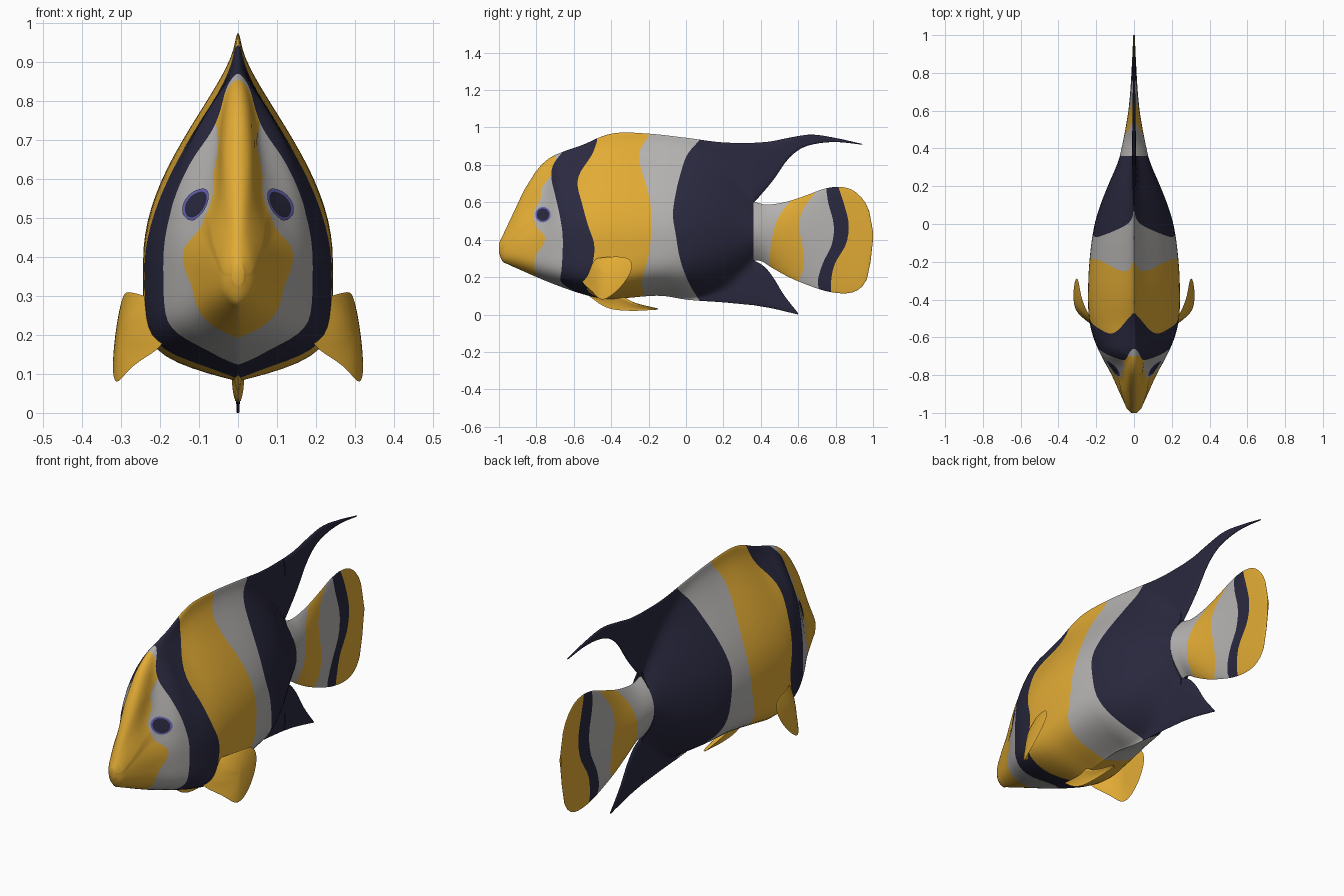
import bpy, bmesh, math

if "Cube" in bpy.data.objects:
    bpy.data.objects.remove(bpy.data.objects["Cube"])

# Flat colours
def material(name, rgb):
    m = bpy.data.materials.new(name)
    m.diffuse_color = (*rgb, 1)
    m.use_nodes = True
    m.node_tree.nodes["Principled BSDF"].inputs["Base Color"].default_value = m.diffuse_color
    return m

YELLOW = material("golden yellow", (0.76, 0.41, 0.035))
WHITE = material("soft white", (0.46, 0.45, 0.44))
NAVY = material("dark navy", (0.023, 0.022, 0.050))
BLUE = material("eye ring blue", (0.13, 0.12, 0.45))


def curve(*p):
    """Smooth function through (input, value) points, clamped at the ends."""
    n = len(p)
    d = [(p[i + 1][1] - p[i][1]) / (p[i + 1][0] - p[i][0]) for i in range(n - 1)]
    m = [d[0]] + [(d[i - 1] + d[i]) / 2 for i in range(1, n - 1)] + [d[-1]]

    def f(x):
        if x <= p[0][0]:
            return p[0][1]
        if x >= p[-1][0]:
            return p[-1][1]
        i = next(k for k in range(n - 1) if x <= p[k + 1][0])
        h = p[i + 1][0] - p[i][0]
        t = (x - p[i][0]) / h
        return (p[i][1] * (1 + 2 * t) * (1 - t) ** 2 + m[i] * h * t * (1 - t) ** 2
                + p[i + 1][1] * t * t * (3 - 2 * t) + m[i + 1] * h * t * t * (t - 1))
    return f


def const(v):
    return lambda _: v


def finish(name, bm, mats):
    bmesh.ops.remove_doubles(bm, verts=bm.verts, dist=1e-4)
    bmesh.ops.recalc_face_normals(bm, faces=bm.faces)
    me = bpy.data.meshes.new(name)
    bm.to_mesh(me)
    bm.free()
    for m in mats:
        me.materials.append(m)
    ob = bpy.data.objects.new(name, me)
    bpy.context.collection.objects.link(ob)
    bpy.ops.object.select_all(action='DESELECT')
    ob.select_set(True)
    bpy.context.view_layer.objects.active = ob
    bpy.ops.object.shade_smooth_by_angle(angle=math.radians(60))
    return ob


def strip(name, borders, colours, top, bottom, half, cols=14, rows=36, cap=False):
    """Loft along y; mesh columns follow the curved colour borders y = border(z)."""
    bm = bmesh.new()
    mats = list(dict.fromkeys(colours))
    rings, paint = [], []
    for b, colour in enumerate(colours):
        for j in range(0 if b == 0 else 1, cols + 1):
            u = 0.5 - 0.5 * math.cos(math.pi * j / cols)
            pts = []
            for i in range(rows + 1):
                t = 0.5 - 0.5 * math.cos(math.pi * i / rows)
                y = borders[b](0.45) * (1 - u) + borders[b + 1](0.45) * u
                for _ in range(30):
                    z = bottom(y) + (top(y) - bottom(y)) * t
                    y = (y + borders[b](z) * (1 - u) + borders[b + 1](z) * u) / 2
                z = bottom(y) + (top(y) - bottom(y)) * t
                pts.append((half(y, z, t) if 0 < i < rows else 0, y, z))
            pts += [(-x, y, z) for x, y, z in pts[-2:0:-1]]
            rings.append([bm.verts.new(c) for c in pts])
            paint.append(mats.index(colour))
    n = 2 * rows
    for k in range(len(rings) - 1):
        for i in range(n):
            f = bm.faces.new((rings[k][i], rings[k][(i + 1) % n],
                              rings[k + 1][(i + 1) % n], rings[k + 1][i]))
            f.material_index = paint[k + 1]
    if cap:
        bm.faces.new(rings[0])
    return finish(name, bm, mats)


# Body profile: silhouette, half width, widest height and flesh limits under the fins
top = curve((-1, .38), (-.96, .465), (-.915, .56), (-.86, .675), (-.82, .74), (-.78, .793),
            (-.727, .838), (-.658, .87), (-.55, .908), (-.45, .952), (-.38, .97), (-.2, .967),
            (0, .945), (.2, .92), (.36, .918))
bottom = curve((-1, .33), (-.985, .29), (-.95, .268), (-.9, .245), (-.7, .16), (-.5, .095),
               (-.4, .08), (-.3, .09), (-.13, .1), (0, .08), (.2, .065), (.36, .05))
width = curve((-1, .012), (-.98, .035), (-.95, .05), (-.9, .073), (-.8, .118), (-.7, .172),
              (-.6, .215), (-.5, .238), (-.4, .243), (-.2, .236), (0, .208), (.1, .178),
              (.2, .139), (.3, .096), (.36, .075))
middle = curve((-1, .35), (-.8, .37), (-.4, .39), (0, .4), (.36, .44))
flesh_top = curve((-.1, .957), (0, .935), (.1, .895), (.2, .825), (.3, .70), (.36, .61))
flesh_low = curve((-.1, .099), (0, .083), (.1, .095), (.2, .135), (.3, .22), (.36, .285))
top_power = curve((-1, .6), (-.9, 1.6), (-.83, 2.8), (-.77, 2.3), (-.7, 1), (-.6, 1.15),
                  (-.5, 1.5), (-.3, 1.65), (.1, 1.5), (.25, 1.3), (.36, 1))
low_power = curve((-1, 2.5), (-.85, 4), (-.7, 6), (-.5, 7), (-.2, 4.8), (.1, 3), (.36, 2))
low_round = curve((-1, .7), (-.8, .75), (-.5, 1.1), (.1, 1.2), (.36, 1))
ridge = curve((-1, .012), (-.93, .03), (-.85, .046), (-.7, .05), (-.6, .038), (-.45, .022),
              (-.3, .016), (0, .011))


def flesh(y, z):
    c = middle(y)
    if z > c:
        s = (z - c) / ((top(y) if y < -.1 else flesh_top(y)) - c)
        a, p = 2, top_power(y)
    else:
        s = (c - z) / (c - (bottom(y) if y < -.1 else flesh_low(y)))
        a, p = low_power(y), low_round(y)
    return width(y) * max(0, 1 - min(max(s, 0), 1) ** a) ** p


def body_half(y, z, t):
    # A rounded ridge fills out the thin top and bottom
    thin = (.011 if t < .5 else ridge(y)) * math.sqrt(max(0, 1 - (2 * t - 1) ** 4))
    return (flesh(y, z) ** 3 + thin ** 3) ** (1 / 3)


# Body colour borders, as (z, y)
navy_front = curve((.125, -.6), (.17, -.665), (.24, -.665), (.32, -.66), (.43, -.66),
                   (.53, -.675), (.64, -.70), (.74, -.72), (.8, -.71), (.87, -.66))
face_edge = curve((.18, -.76), (.2, -.79), (.25, -.81), (.32, -.8), (.37, -.765), (.42, -.755),
                  (.47, -.8), (.56, -.81), (.61, -.78), (.69, -.765), (.74, -.72), (.8, -.70))
navy_back = curve((.08, -.45), (.12, -.52), (.16, -.53), (.27, -.5), (.37, -.49), (.48, -.525),
                  (.59, -.555), (.7, -.58), (.75, -.57), (.86, -.5), (.93, -.475))
gold_back = curve((.09, -.22), (.16, -.235), (.32, -.2), (.45, -.185), (.59, -.19),
                  (.7, -.215), (.8, -.245), (.88, -.245), (.95, -.2))
white_back = curve((.07, .075), (.16, .02), (.29, -.03), (.43, -.055), (.53, -.07),
                   (.62, -.06), (.75, -.03), (.86, .01), (.93, .07))
strip("body", [const(-1), lambda z: min(face_edge(z), navy_front(z)), navy_front,
               navy_back, gold_back, white_back, const(.36)],
      [YELLOW, WHITE, NAVY, YELLOW, WHITE, NAVY], top, bottom, body_half, 16, 40, True)

# Tail with its stripes
tail_top = curve((.36, .605), (.42, .588), (.5, .595), (.57, .612), (.65, .64), (.75, .675),
                 (.83, .682), (.9, .66), (.95, .61), (.98, .55), (1, .44))
tail_low = curve((.36, .288), (.4, .286), (.46, .25), (.55, .2), (.65, .158), (.75, .125),
                 (.85, .113), (.9, .122), (.95, .16), (.98, .235), (1, .4))
tail_width = curve((.36, .075), (.42, .062), (.5, .046), (.6, .03), (.7, .02), (.85, .011), (1, .004))
tail_power = curve((.36, 1), (.6, .8), (1, .5))
strip("tail", [const(.36),
               curve((.27, .45), (.335, .45), (.43, .465), (.53, .5), (.62, .57)),
               curve((.175, .6), (.24, .625), (.35, .625), (.48, .605), (.56, .625), (.65, .69)),
               curve((.13, .715), (.16, .705), (.27, .73), (.375, .78), (.48, .79), (.6, .76), (.67, .75)),
               curve((.12, .775), (.17, .775), (.27, .795), (.375, .855), (.48, .87), (.59, .845), (.68, .815)),
               const(1)],
      [WHITE, YELLOW, WHITE, NAVY, YELLOW], tail_top, tail_low,
      lambda y, z, t: tail_width(y) * max(0, 1 - (2 * t - 1) ** 2) ** tail_power(y), 12, 24)


# Thin fins on the centre line
def fin(name, y0, y1, colour, upper, lower, thick, wedge=False):
    strip(name, [const(y0), const(y1)], [colour], upper, lower,
          lambda y, z, t: thick * (1 - .7 * (y - y0) / (y1 - y0))
          * math.sqrt(max(0, 1 - (2 * t - 1) ** 4)) * (t * t if wedge else 1), 28, 14)

fin("dorsal_fin", .36, .943, NAVY,
    curve((.36, .918), (.45, .925), (.55, .945), (.67, .962), (.8, .944), (.943, .912)),
    curve((.36, .595), (.405, .645), (.475, .73), (.54, .825), (.61, .885), (.69, .912),
          (.8, .922), (.943, .908)), .011)
fin("anal_fin", .36, .6, NAVY,
    curve((.36, .292), (.42, .255), (.465, .2), (.52, .11), (.6, .006)),
    curve((.36, .05), (.45, .035), (.55, .012), (.6, 0)), .011)
fin("pelvic_fin", -.52, -.15, YELLOW,
    curve((-.52, .13), (-.36, .11), (-.29, .07), (-.15, .032)),
    curve((-.52, .1), (-.45, .05), (-.4, .03), (-.3, .02), (-.15, .026)), .04, True)

# Pectoral fins: bent leaf, mirrored
outline = [(-.57, .2), (-.56, .27), (-.51, .303), (-.4, .316), (-.315, .314), (-.28, .29),
           (-.28, .235), (-.33, .155), (-.4, .09), (-.46, .06), (-.5, .118), (-.56, .16)]
bend = curve((-.57, .17), (-.54, .2), (-.5, .252), (-.445, .286), (-.4, .297), (-.29, .312))
bm = bmesh.new()
cy, cz = -.42, .21
for side in (-1, 1):
    rings = []
    for r in (1, .85, .55, .25, .001):
        ring = []
        for py, pz in outline:
            y, z = cy + (py - cy) * r, cz + (pz - cz) * r
            ring.append(bm.verts.new((bend(y) + .2 * (.22 - z) + side * .009 * (1 - r * r), y, z)))
        rings.append(ring)
    for a, b in zip(rings, rings[1:]):
        for i in range(12):
            bm.faces.new((a[i], a[(i + 1) % 12], b[(i + 1) % 12], b[i]))
    bm.faces.new(rings[-1])
ob = finish("pectoral_fins", bm, [YELLOW])
ob.modifiers.new("mirror", 'MIRROR')
ob.modifiers.new("smooth", 'SUBSURF').levels = 2
ob.modifiers["smooth"].render_levels = 2

# Eyes: thin discs laid on the head, dark pupil inside a blue ring
bm = bmesh.new()
N = 28
for side in (-1, 1):
    rings = []
    for r in (.001, .011, .022, .033, .041):
        ring = []
        for i in range(N):
            a = 2 * math.pi * i / N
            y, z = -.765 + r * math.cos(a), .534 + r * math.sin(a)
            t = (z - bottom(y)) / (top(y) - bottom(y))
            ring.append(bm.verts.new((side * (body_half(y, z, t) + .004), y, z)))
        rings.append(ring)
    bm.faces.new(rings[0] if side > 0 else rings[0][::-1])
    for k in range(4):
        for i in range(N):
            q = (rings[k][i], rings[k + 1][i], rings[k + 1][(i + 1) % N], rings[k][(i + 1) % N])
            bm.faces.new(q if side > 0 else q[::-1]).material_index = int(k == 3)
finish("eyes", bm, [NAVY, BLUE])
